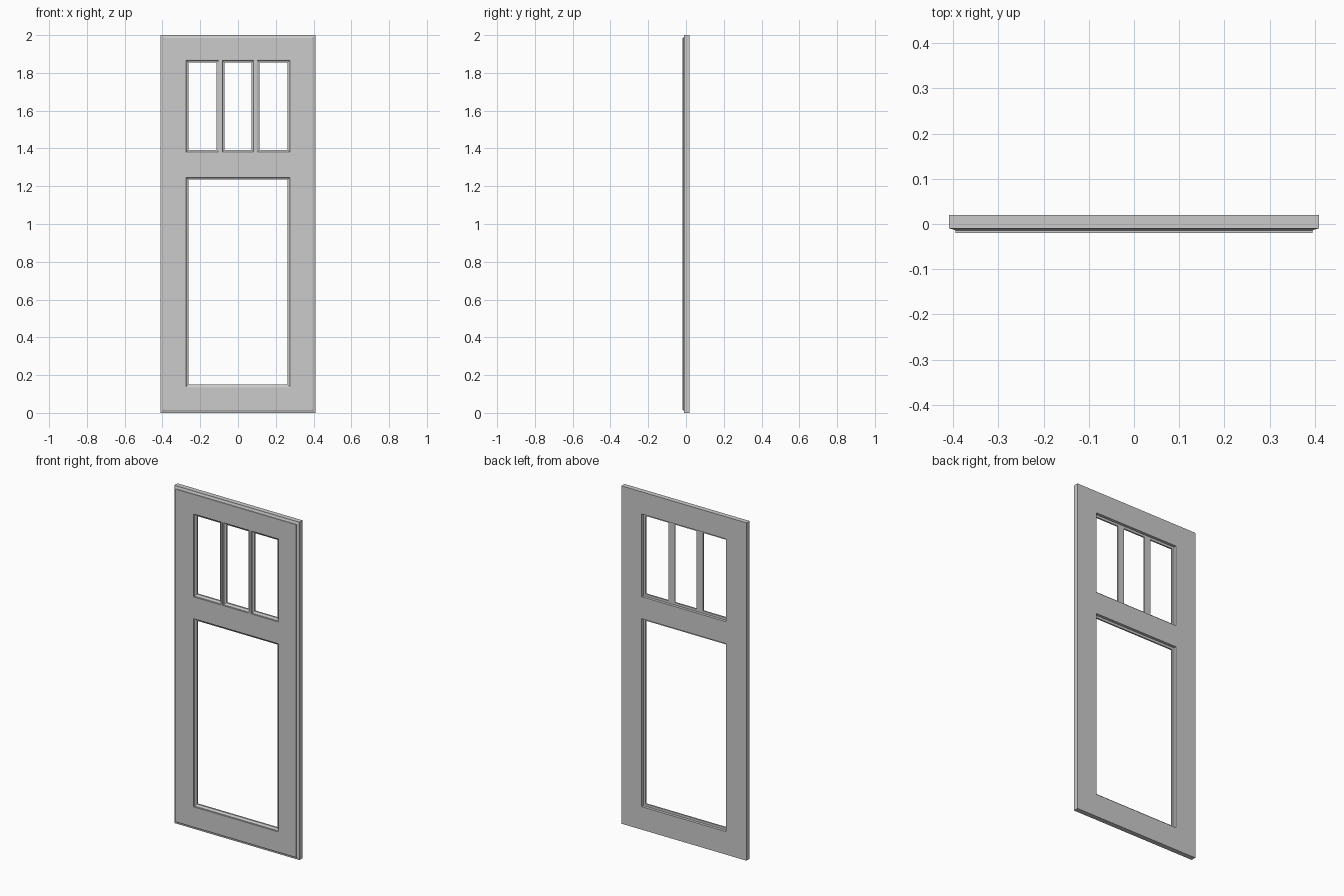
import bpy
import bmesh

if "Cube" in bpy.data.objects:
    bpy.data.objects.remove(bpy.data.objects["Cube"], do_unlink=True)

BACK, FRONT, REBATE = 0.0195, -0.0195, 0.003
bm = bmesh.new()


def ring(rect, grow, y):
    """Closed rectangular edge loop, grown outwards by the given amount."""
    x0, x1, z0, z1 = rect
    corners = [(x0 - grow, z0 - grow), (x1 + grow, z0 - grow),
               (x1 + grow, z1 + grow), (x0 - grow, z1 + grow)]
    verts = [bm.verts.new((x, y, z)) for x, z in corners]
    for i in range(4):
        bm.edges.new((verts[i - 1], verts[i]))
    return verts


def moulding(rect, profile):
    """Sweep a (grow, y) profile round a rectangle; return first and last loops."""
    rings = [ring(rect, grow, y) for grow, y in profile]
    for a, b in zip(rings, rings[1:]):
        for i in range(4):
            bm.faces.new((a[i - 1], a[i], b[i], b[i - 1]))
    return rings[0], rings[-1]


def flat_face(loops):
    """Fill the flat area between an outer loop and the loops inside it."""
    edges = [bm.edges.get((loop[i - 1], loop[i])) for loop in loops for i in range(4)]
    bmesh.ops.triangle_fill(bm, edges=edges, use_beauty=True)


# Outer edge: square at the back, shallow cove and small step at the front
outer_back, outer_front = moulding(
    (-0.41, 0.41, 0, 2),
    [(0, BACK), (0, -0.01), (-0.007, -0.011), (-0.013, -0.0135),
     (-0.015, -0.0145), (-0.015, FRONT)])

# Openings: one large light below, three narrow lights above
SIDE, BAR, HALF = 0.263, 0.0925, 0.021
lower = (-SIDE, SIDE, 0.15, 1.235)
upper = (-SIDE, SIDE, 1.393, 1.855)
xs = [(-SIDE, -BAR - HALF), (-BAR + HALF, BAR - HALF), (BAR + HALF, SIDE)]
groups = [(lower, [lower]), (upper, [(a, b, *upper[2:]) for a, b in xs])]

# Moulded lips at the front of each light, from the rebate forwards
lip = [(0, REBATE), (0, -0.006), (0.004, -0.007), (0.009, -0.0105),
       (0.011, -0.0145), (0.015, -0.0155), (0.015, FRONT)]
front_loops, back_loops = [outer_front], [outer_back]
for rect, lights in groups:
    rebate_back, rebate_floor = moulding(rect, [(0.014, BACK), (0.014, REBATE)])
    back_loops.append(rebate_back)
    floor_loops = [rebate_floor]
    for light in lights:
        inner, front = moulding(light, lip)
        floor_loops.append(inner)
        front_loops.append(front)
    flat_face(floor_loops)
flat_face(front_loops)
flat_face(back_loops)

bmesh.ops.recalc_face_normals(bm, faces=bm.faces[:])
mesh = bpy.data.meshes.new("door_frame")
bm.to_mesh(mesh)
bm.free()
door = bpy.data.objects.new("door_frame", mesh)
bpy.context.collection.objects.link(door)

# Plain grey finish
grey = bpy.data.materials.new("plain_grey")
grey.use_nodes = True
colour = (0.6, 0.6, 0.6, 1)
grey.diffuse_color = colour
grey.node_tree.nodes["Principled BSDF"].inputs["Base Color"].default_value = colour
mesh.materials.append(grey)
